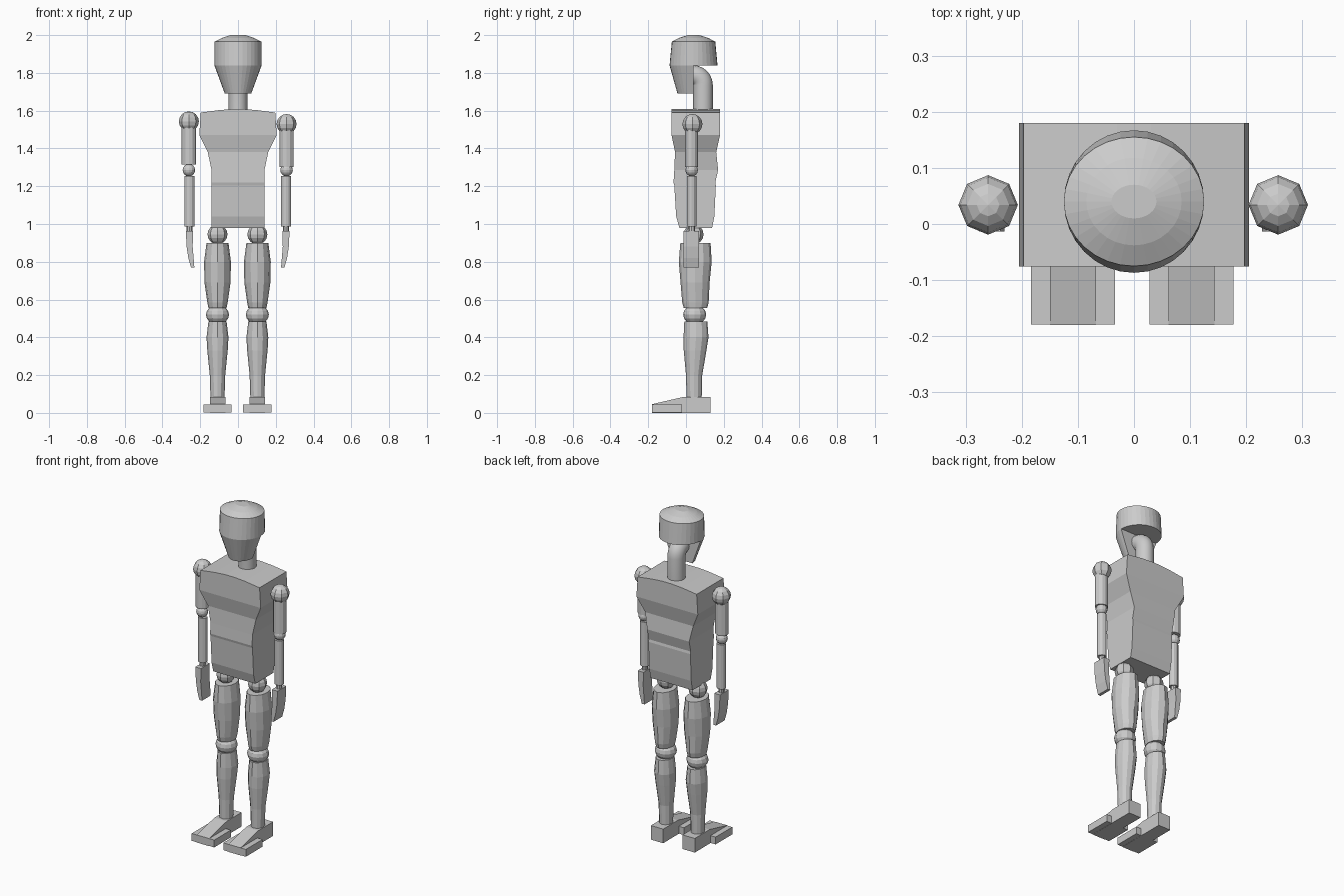
import bpy, bmesh, math
from mathutils import Vector

if "Cube" in bpy.data.objects:
    bpy.data.objects.remove(bpy.data.objects["Cube"])

grey = bpy.data.materials.new("plain grey")
grey.diffuse_color = (0.6, 0.6, 0.6, 1)
grey.use_nodes = True
grey.node_tree.nodes["Principled BSDF"].inputs["Base Color"].default_value = grey.diffuse_color


def finish(name, bm):
    bmesh.ops.recalc_face_normals(bm, faces=bm.faces)
    mesh = bpy.data.meshes.new(name)
    bm.to_mesh(mesh)
    bm.free()
    mesh.materials.append(grey)
    ob = bpy.data.objects.new(name, mesh)
    bpy.context.collection.objects.link(ob)
    return ob


def loft(name, rings):
    """Skin a stack of point rings and cap both ends."""
    bm = bmesh.new()
    rows = [[bm.verts.new(p) for p in ring] for ring in rings]
    n = len(rows[0])
    for a, b in zip(rows, rows[1:]):
        for i in range(n):
            j = (i + 1) % n
            bm.faces.new((a[i], a[j], b[j], b[i]))
    bm.faces.new(rows[0])
    bm.faces.new(rows[-1])
    return finish(name, bm)


def oval(x, y, z, rx, ry, n=12, start=0.0, sweep=math.tau):
    full = sweep > 6
    return [(x + rx * math.cos(start + sweep * i / n),
             y + ry * math.sin(start + sweep * i / n), z)
            for i in range(n if full else n + 1)]


def rect(x, hw, y0, y1, z):
    return [(x - hw, y0, z), (x + hw, y0, z), (x + hw, y1, z), (x - hw, y1, z)]


def ball(name, loc, r, seg=8, rings=8, squash=1.0):
    bm = bmesh.new()
    bmesh.ops.create_uvsphere(bm, u_segments=seg, v_segments=rings, radius=r)
    for v in bm.verts:
        v.co.z *= squash
        v.co += Vector(loc)
    return finish(name, bm)


def extrude_side(name, x0, x1, profile):
    """Extrude a (y, z) outline from x0 to x1."""
    return loft(name, [[(x, y, z) for y, z in profile] for x in (x0, x1)])


# Head: domed cap and half-round tapering face
HY = 0.04
loft("head_cap", [oval(0, HY, z, rx, ry, 32) for z, rx, ry in (
    (1.84, .125, .127), (1.965, .125, .115), (1.985, .085, .078), (2.0, .04, .03))])
loft("face", [oval(0, HY, z, rx, ry, 16, math.pi, math.pi) for z, rx, ry in (
    (1.69, .07, .085), (1.84, .125, .127))])

# Neck: upright tube bending forward into the back of the face
rings = [oval(0, .09, 1.59, .05, .052, 16)]
for k in range(7):
    a = math.radians(15 * k)
    ring = []
    for i in range(16):
        t = math.tau * i / 16
        r = .054 + .052 * math.sin(t)
        ring.append((.05 * math.cos(t), .036 + r * math.cos(a), 1.735 + r * math.sin(a)))
    rings.append(ring)
neck = loft("neck", rings)

# Torso: waisted box with a gently arched top
loft("torso", [rect(0, hw, y0, y1, z) for z, hw, y0, y1 in (
    (.98, .14, -.035, .138), (1.04, .14, -.052, .15), (1.205, .14, -.062, .158),
    (1.22, .14, -.066, .155), (1.285, .14, -.062, .17), (1.38, .16, -.058, .16),
    (1.47, .205, -.076, .18), (1.59, .197, -.076, .18),
    (1.603, .10, -.076, .18), (1.608, .03, -.076, .18))])

for s, side in ((-1, "left"), (1, "right")):
    # Arm
    ax, ay = -.0015 + s * .2585, .034
    drop = .014 if s > 0 else 0
    ball("shoulder_" + side, (ax, ay, 1.543 - drop), .053)
    loft("upper_arm_" + side, [oval(ax, ay - .004, z, .038, .034) for z in (1.315 - drop, 1.54 - drop)])
    ball("elbow_" + side, (ax, ay - .004, 1.285), .033, 12)
    fx = ax - s * .003
    loft("forearm_" + side, [oval(fx, ay - .004, z, .027, .025) for z in (.987, 1.255)])
    loft("wrist_" + side, [oval(fx, ay - .004, z, .016, .018, 8) for z in (.94, .99)])
    # Hand: flat paddle curving inward
    loft("hand_" + side, [rect(fx - s * dx, hw, -.013, .07, z) for z, dx, hw in (
        (.77, .017, .009), (.82, .008, .014), (.88, .001, .016), (.962, 0, .019))])

    # Leg
    lx, ly = -.003 + s * .1055, .045
    ball("hip_" + side, (lx, ly - .005, .945), .053)
    loft("thigh_" + side, [oval(lx, y, z, rx, ry) for z, rx, ry, y in (
        (.555, .048, .062, .05), (.585, .054, .07, .05), (.69, .069, .077, .048),
        (.80, .071, .087, .049), (.90, .058, .08, .05))])
    ball("knee_" + side, (lx, .046, .52), .061, 12, 8, .85)
    loft("shin_" + side, [oval(lx, y, z, rx, ry) for z, rx, ry, y in (
        (.075, .037, .04, .043), (.20, .041, .043, .043), (.33, .054, .06, .048),
        (.40, .058, .066, .053), (.485, .048, .061, .052))])
    # Foot: narrow wedge with a wider toe slab
    extrude_side("foot_wedge_" + side, lx - .041, lx + .041,
                 [(-.18, 0), (.13, 0), (.13, .085), (-.012, .085), (-.18, .046)])
    extrude_side("toe_slab_" + side, lx - .075, lx + .075,
                 [(-.179, .001), (-.02, .001), (-.02, .045), (-.179, .045)])

# Only the neck bend is smooth
bpy.context.view_layer.objects.active = neck
neck.select_set(True)
bpy.ops.object.shade_smooth_by_angle(angle=math.radians(30))
